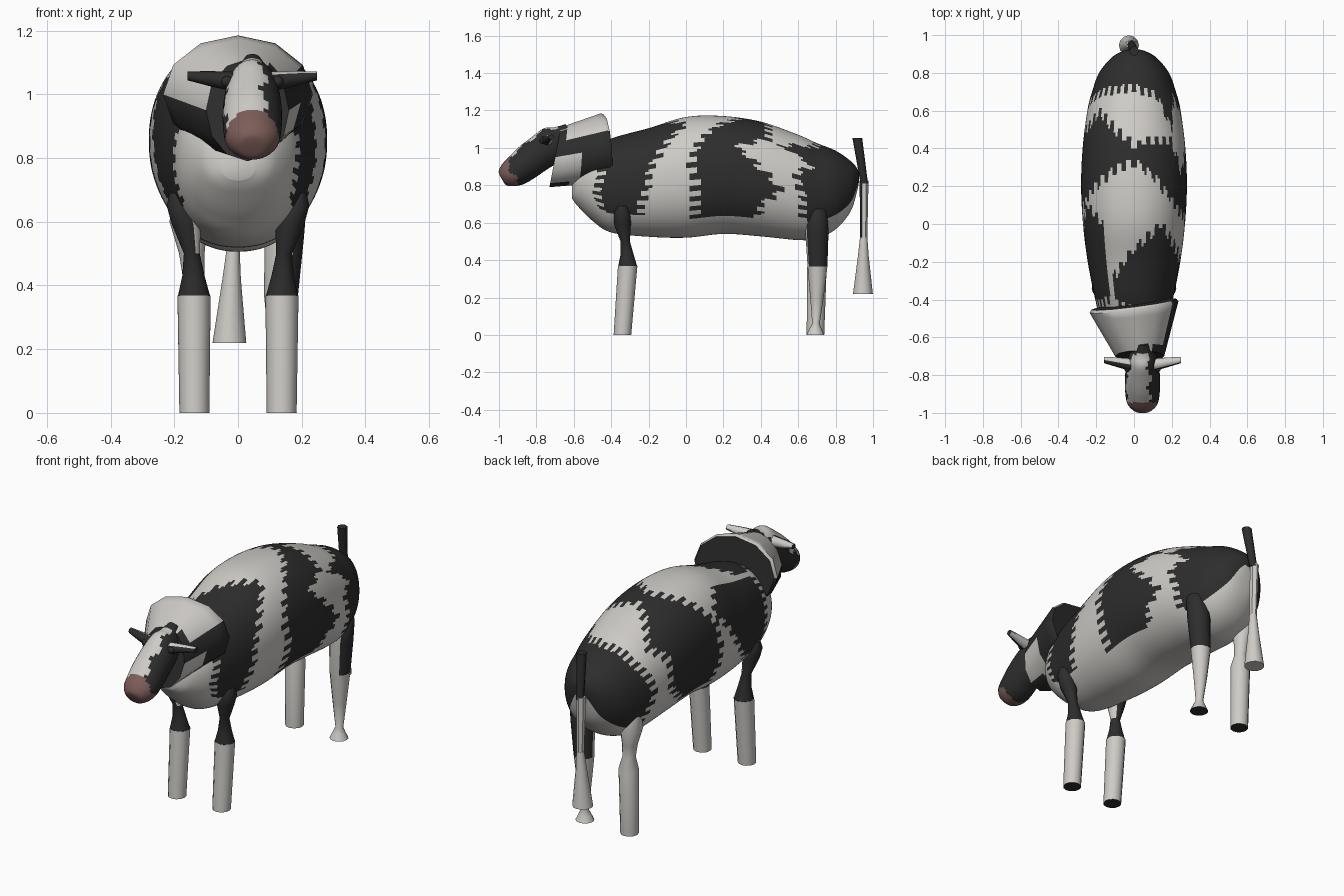
import bpy, bmesh, math
from mathutils import Vector

cube = bpy.data.objects.get("Cube")
if cube:
    bpy.data.objects.remove(cube, do_unlink=True)


def material(name, colour):
    mat = bpy.data.materials.new(name)
    mat.use_nodes = True
    mat.diffuse_color = (*colour, 1)
    mat.node_tree.nodes["Principled BSDF"].inputs["Base Color"].default_value = (*colour, 1)
    return mat


LIGHT, DARK, PINK = 0, 1, 2
MATERIALS = [
    material("warm white hide", (0.62, 0.60, 0.57)),
    material("black hide", (0.026, 0.026, 0.026)),
    material("pink muzzle", (0.20, 0.11, 0.10)),
]
X, Y, Z = Vector((1, 0, 0)), Vector((0, 1, 0)), Vector((0, 0, 1))


def finish(name, bm, angle):
    mesh = bpy.data.meshes.new(name)
    bm.to_mesh(mesh)
    bm.free()
    for mat in MATERIALS:
        mesh.materials.append(mat)
    obj = bpy.data.objects.new(name, mesh)
    bpy.context.collection.objects.link(obj)
    bpy.ops.object.select_all(action='DESELECT')
    obj.select_set(True)
    bpy.context.view_layer.objects.active = obj
    bpy.ops.object.shade_smooth_by_angle(angle=math.radians(angle))
    return obj


def loft(name, rings, sides, rule, caps=(DARK, DARK), angle=50, power=1.0):
    """Skin rings of (centre, side axis, up axis); rule(p, n, t, k) picks the colour."""
    bm = bmesh.new()

    def bulge(v):
        return math.copysign(abs(v) ** power, v)

    loops = []
    for c, ex, ey in rings:
        turns = [2 * math.pi * i / sides for i in range(sides)]
        loops.append([bm.verts.new(c + ex * bulge(math.sin(a)) + ey * bulge(math.cos(a)))
                      for a in turns])
    tagged = []
    for r in range(len(loops) - 1):
        for i in range(sides):
            j = (i + 1) % sides
            face = bm.faces.new((loops[r][i], loops[r][j], loops[r + 1][j], loops[r + 1][i]))
            t = (i + 0.5) * 360 / sides
            tagged.append((face, t - 360 if t > 180 else t, (r + 0.5) / (len(loops) - 1)))
    for loop, colour in zip((loops[0], loops[-1]), caps):
        bm.faces.new(loop).material_index = colour
    bmesh.ops.recalc_face_normals(bm, faces=bm.faces[:])
    bm.normal_update()
    for face, t, k in tagged:
        face.material_index = rule(face.calc_center_median(), face.normal, t, k)
    return finish(name, bm, angle)


def smooth_path(rows, steps):
    """Catmull-Rom through rows of numbers."""
    out = []
    for i in range(len(rows) - 1):
        a, b, c, d = rows[max(i - 1, 0)], rows[i], rows[i + 1], rows[min(i + 2, len(rows) - 1)]
        for s in range(steps):
            u = s / steps
            out.append([q + u * ((r - p) + u * ((2 * p - 5 * q + 4 * r - s4)
                        + u * (3 * q - p - 3 * r + s4))) / 2
                        for p, q, r, s4 in zip(a, b, c, d)])
    return out + [list(rows[-1])]


def upright(rows):
    """Level rings from rows of x, y, z, radius."""
    return [(Vector(row[:3]), X * row[3], Y * row[3]) for row in rows]


def plain(colour):
    return lambda p, n, t, k: colour


# Coat patches: angle from the spine (positive on +x), front edge y, rear edge y
PATCHES = [
    [(-28, -.42, -.3), (0, -.45, -.13), (30, -.45, 0), (50, -.45, -.1),
     (75, -.45, -.18), (100, -.48, -.22), (126, -.44, -.25)],
    [(-126, -.42, -.22), (-90, -.42, -.05), (-60, -.42, .1), (-35, -.4, 0)],
    [(-20, .28, .5), (0, .33, .42), (20, .25, .45), (45, .12, .45), (62, .05, .27),
     (80, .03, .4), (95, .05, .52), (115, .05, .4), (132, .05, .38)],
    [(-130, .1, .35), (-100, .08, .5), (-70, .1, .5), (-45, .2, .6), (-20, .28, .5)],
    [(-130, .7, 1), (-90, .62, 1), (-45, .7, 1), (0, .72, 1), (30, .68, 1), (48, .5, 1),
     (62, .68, 1), (78, .58, 1), (100, .63, 1), (127, .62, 1)],
]


def coat(p, n, t, k):
    # Saw-toothed patch edges
    y = p.y + 0.09 * (abs((t / 10) % 1 - 0.5) * 2 - 0.5)
    for patch in PATCHES:
        for (ta, fa, ra), (tb, fb, rb) in zip(patch, patch[1:]):
            if ta <= t < tb:
                u = (t - ta) / (tb - ta)
                if fa + (fb - fa) * u < y < ra + (rb - ra) * u:
                    return DARK
    return LIGHT


# Body: y, top, bottom, half width
BODY = [(-.61, .80, .73, .05), (-.58, .90, .69, .115), (-.5, .99, .61, .175),
        (-.4, 1.05, .548, .205), (-.2, 1.105, .525, .245), (0, 1.165, .52, .27),
        (.2, 1.17, .54, .28), (.4, 1.14, .527, .272), (.6, 1.07, .507, .247),
        (.7, 1.025, .515, .222), (.8, .985, .565, .185), (.88, .93, .66, .12),
        (.915, .89, .77, .06), (.925, .86, .82, .02)]
rings = [(Vector((0, y, (top + low) / 2)), X * w, Z * (top - low) / 2)
         for y, top, low, w in smooth_path(BODY, 10)]
loft("body", rings, 144, coat, (LIGHT, DARK), 80, 0.93)


# Flared neck
def neck_rule(p, n, t, k):
    if p.x > 0 and p.z < 1.07 and (p.z > 0.97 or (p.y > -0.55 and p.z > 0.8)) and n.x > 0.3:
        return DARK
    if p.x < 0 and n.x < -0.2 and p.z < 0.96:
        return DARK
    return DARK if n.z < -0.8 and p.y < -0.6 else LIGHT


rear = (Vector((0, -.44, 1.0)), Vector((.235, .03, 0)), Vector((0, -.015, .185)))
front = (Vector((.03, -.7, .95)), Vector((.13, 0, 0)), Vector((0, .03, .16)))
rim = (rear[0] + Y * 0.015, rear[1] * 0.96, rear[2] * 0.96)
neck_rings = [rim, rear] + [
    tuple(a.lerp(b, s / 6) for a, b in zip(rear, front)) for s in range(1, 7)]
loft("neck", neck_rings, 12, neck_rule)


# Head, tilted down toward the muzzle: distance, offset, half width, half height
def head_rule(p, n, t, k):
    if p.y < -0.945 or (p.y < -0.9 and p.z < 0.86):
        return PINK
    wobble = 8 * math.sin(p.y * 60)
    return LIGHT if -68 + wobble < t < 24 + wobble and p.y < -0.69 else DARK


HEAD = [(-.03, .03, .03, .03), (.03, 0, .06, .075), (.08, 0, .077, .098),
        (.16, -.005, .09, .095), (.25, -.015, .093, .092), (.32, -.025, .09, .083),
        (.37, -.025, .08, .068), (.405, -.025, .05, .045), (.412, -.025, .02, .02)]
along, across = Vector((0, -.868, -.496)), Vector((0, -.496, .868))
start = Vector((.045, -.64, 1.06))
head_rings = [(start + along * s + across * o, X * w, across * h)
              for s, o, w, h in smooth_path(HEAD, 4)]
loft("head", head_rings, 32, head_rule, (DARK, PINK), 70)

# Ears and eyes
for side, label in ((1, "left"), (-1, "right")):
    base = Vector((.045 + side * .06, -.745, 1.04))
    tip = Vector((.045 + side * .203, -.72, 1.058))
    ear = [(base, Y * .033, Z * .031), (base.lerp(tip, .5), Y * .026, Z * .024),
           (tip, Y * .017, Z * .014)]

    def ear_rule(p, n, t, k, side=side):
        return LIGHT if n.y > 0.3 or (side > 0 and n.z > 0.6) else DARK

    loft(label + "_ear", ear, 8, ear_rule)

    bm = bmesh.new()
    bmesh.ops.create_uvsphere(bm, u_segments=12, v_segments=8, radius=0.018)
    bmesh.ops.translate(bm, verts=bm.verts[:], vec=(.045 + side * .08, -.765, 1.04))
    for face in bm.faces:
        face.material_index = DARK
    finish(label + "_eye", bm, 60)

# Front legs with a pinched knee
for side, label in ((1, "left"), (-1, "right")):
    def thigh_rule(p, n, t, k, side=side):
        return LIGHT if side < 0 and n.x > 0.5 and p.z > 0.5 else DARK

    thigh = [(.19, -.34, .69, .025), (.18, -.34, .65, .044), (.162, -.34, .59, .045),
             (.145, -.325, .5, .025), (.14, -.315, .43, .035), (.138, -.312, .365, .051)]
    shin = [(.138, -.312, .368, .052), (.137, -.34, 0, .047)]
    for part, rows, rule in (("thigh", thigh, thigh_rule), ("shin", shin, plain(LIGHT))):
        rows = [(side * x, y, z, r) for x, y, z, r in rows]
        loft(f"{label}_front_{part}", upright(rows), 12, rule)


# Left rear leg: thick thigh, shin tapering to a pinched ankle
def rear_thigh_rule(p, n, t, k):
    return DARK if n.x > 0.65 or n.y > -0.2 else LIGHT


loft("left_rear_thigh", upright([(.165, .70, .69, .03), (.16, .70, .665, .056),
                                 (.145, .70, .55, .062), (.135, .703, .365, .053)]),
     12, rear_thigh_rule)
loft("left_rear_shin", upright([(.135, .703, .366, .053), (.135, .70, .2, .036),
                                (.137, .695, .06, .02), (.137, .692, .03, .034),
                                (.137, .692, 0, .048)]), 12, plain(LIGHT))

# Right rear leg: pinched above a straight shin
loft("right_rear_leg", upright([(-.165, .70, .68, .04), (-.155, .70, .6, .06),
                                (-.145, .70, .5, .04), (-.14, .70, .43, .034),
                                (-.138, .70, .36, .052), (-.137, .692, 0, .047)]),
     12, plain(LIGHT), (LIGHT, DARK))


# Tail in three pieces
def tail_rule(p, n, t, k):
    return DARK if n.y < -0.5 else LIGHT


loft("tail_root", upright([(0, .916, 1.052, .026), (-.015, .953, .81, .02)]), 8, plain(DARK))
loft("tail_middle", upright([(-.022, .952, .825, .024), (-.015, .95, .46, .018)]), 6,
     tail_rule, (LIGHT, LIGHT))
loft("tail_brush", upright([(-.015, .95, .52, .02), (-.02, .948, .42, .029),
                            (-.027, .946, .22, .053)]), 12, plain(LIGHT), (LIGHT, LIGHT))
